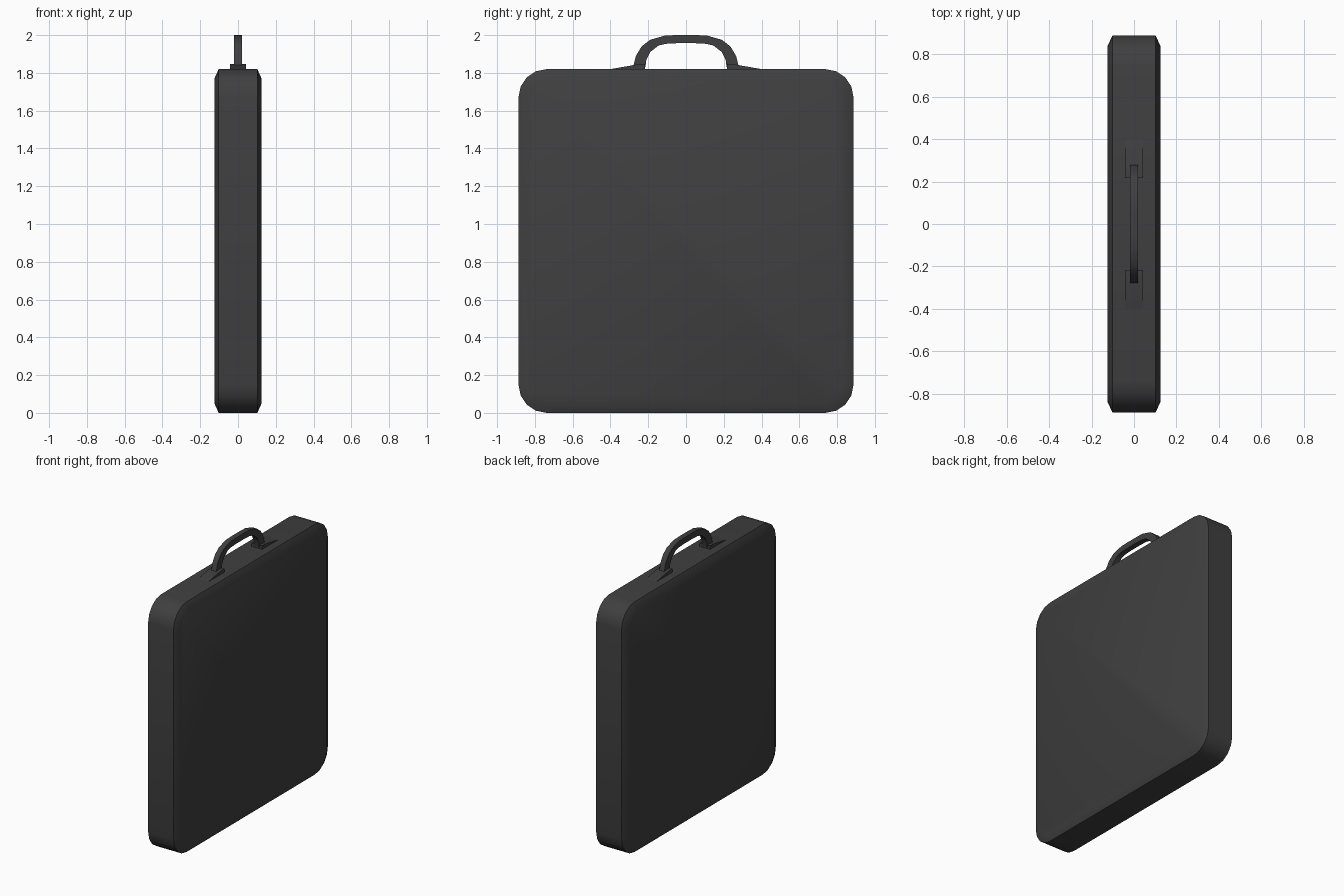
import bpy, bmesh, math

if "Cube" in bpy.data.objects:
    bpy.data.objects.remove(bpy.data.objects["Cube"])

black = bpy.data.materials.new("charcoal")
black.diffuse_color = (0.05, 0.05, 0.05, 1)
black.use_nodes = True
black.node_tree.nodes["Principled BSDF"].inputs["Base Color"].default_value = black.diffuse_color


def loft(name, rings, angle):
    """Skin rings of equal length and cap both ends."""
    bm = bmesh.new()
    loops = [[bm.verts.new(p) for p in ring] for ring in rings]
    n = len(loops[0])
    for a, b in zip(loops, loops[1:]):
        for i in range(n):
            j = (i + 1) % n
            bm.faces.new((a[i], a[j], b[j], b[i]))
    bm.faces.new(loops[0][::-1])
    bm.faces.new(loops[-1])
    bmesh.ops.recalc_face_normals(bm, faces=bm.faces)
    mesh = bpy.data.meshes.new(name)
    bm.to_mesh(mesh)
    bm.free()
    mesh.materials.append(black)
    obj = bpy.data.objects.new(name, mesh)
    bpy.context.collection.objects.link(obj)
    bpy.ops.object.select_all(action='DESELECT')
    obj.select_set(True)
    bpy.context.view_layer.objects.active = obj
    bpy.ops.object.shade_smooth_by_angle(angle=math.radians(angle))
    return obj


def rounded_ring(x, inset, radius=0.15, steps=4):
    """Rounded square in the YZ plane, pulled in by inset."""
    ring = []
    for k, (sy, sz) in enumerate([(1, 1), (-1, 1), (-1, -1), (1, -1)]):
        cy, cz = sy * (0.887 - radius), 0.91 + sz * (0.91 - radius)
        for s in range(steps + 1):
            a = math.pi / 2 * (k + s / steps)
            r = radius - inset
            ring.append((x, cy + r * math.cos(a), cz + r * math.sin(a)))
    return ring


# Case body with softened rim
loft("case_body", [rounded_ring(-0.125, 0.05), rounded_ring(-0.102, 0),
                   rounded_ring(0.102, 0), rounded_ring(0.125, 0.05)], 60)

# Arched carrying handle: outer and inner (y, z) points for one half
half = [((-0.28, 1.83), (-0.215, 1.83)), ((-0.265, 1.89), (-0.21, 1.87)),
        ((-0.235, 1.94), (-0.19, 1.91)), ((-0.19, 1.975), (-0.145, 1.945)),
        ((-0.11, 1.998), (-0.105, 1.954)), ((-0.05, 2.0), (-0.05, 1.957))]
path = half + [((-o[0], o[1]), (-i[0], i[1])) for o, i in reversed(half)]
w = 0.02
loft("handle", [[(-w, *o), (w, *o), (w, *i), (-w, *i)] for o, i in path], 40)

# Wedge-shaped handle mounts
for side, label in ((-1, "front"), (1, "back")):
    wedge = [(0.40, 1.82), (0.25, 1.846), (0.217, 1.846), (0.217, 1.81), (0.40, 1.81)]
    loft(label + "_handle_mount",
         [[(x, side * y, z) for y, z in wedge] for x in (-0.042, 0.042)], 20)
